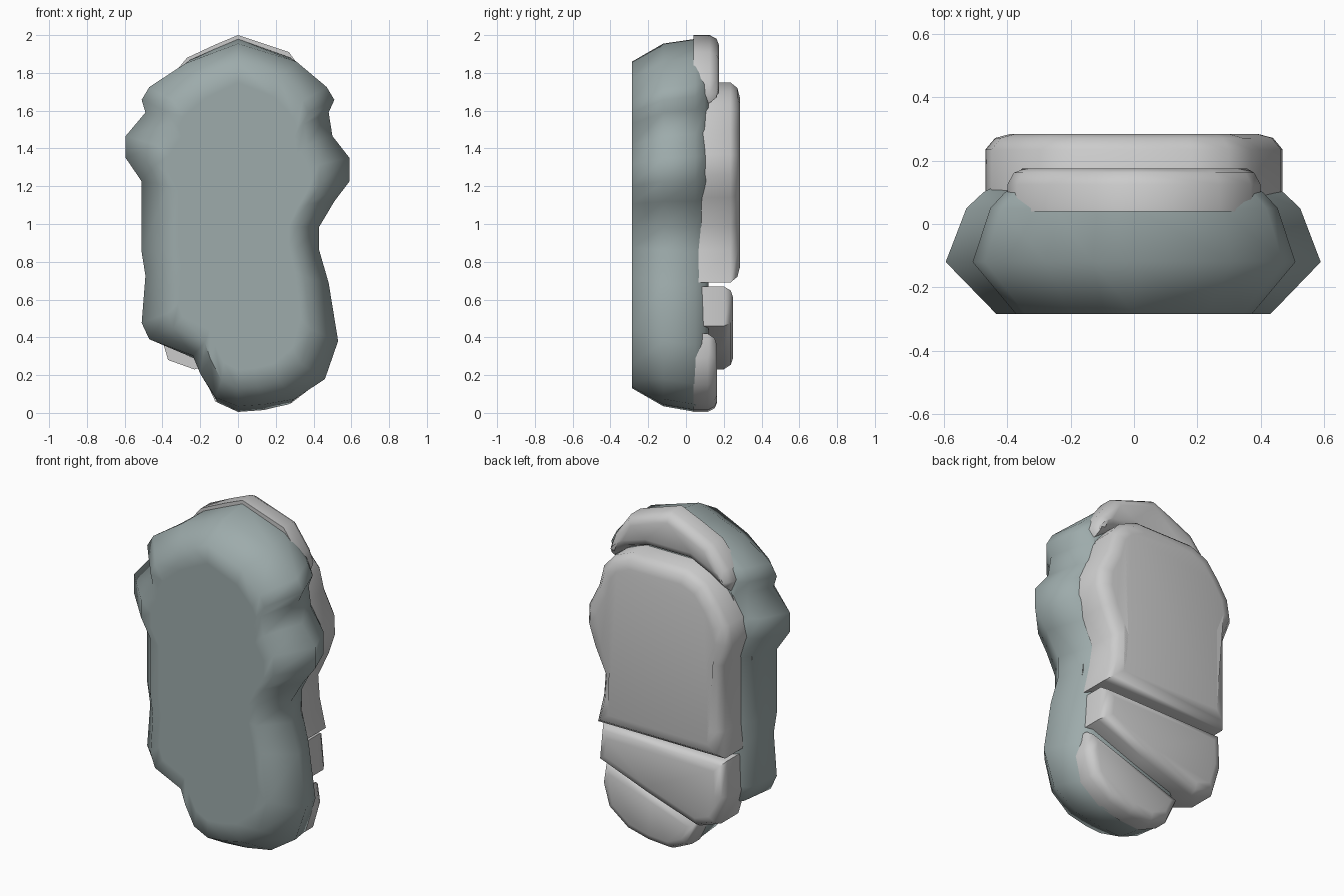
import bpy, bmesh
from mathutils import Vector

if "Cube" in bpy.data.objects:
    bpy.data.objects.remove(bpy.data.objects["Cube"])

teal = bpy.data.materials.new("slate_teal")
teal.diffuse_color = (0.34, 0.41, 0.41, 1)
teal.use_nodes = True
teal.node_tree.nodes["Principled BSDF"].inputs["Base Color"].default_value = teal.diffuse_color


def loft(name, rings, angle, mat=None):
    """Skin equal-length closed rings and cap both ends."""
    bm = bmesh.new()
    rows = [[bm.verts.new(p) for p in r] for r in rings]
    n = len(rows[0])
    for a, b in zip(rows, rows[1:]):
        for i in range(n):
            j = (i + 1) % n
            bm.faces.new((a[i], a[j], b[j], b[i]))
    caps = [bm.faces.new(rows[0]), bm.faces.new(rows[-1])]
    bmesh.ops.triangulate(bm, faces=caps)
    bmesh.ops.recalc_face_normals(bm, faces=bm.faces)
    me = bpy.data.meshes.new(name)
    bm.to_mesh(me)
    bm.free()
    ob = bpy.data.objects.new(name, me)
    bpy.context.collection.objects.link(ob)
    if mat:
        me.materials.append(mat)
    bpy.ops.object.select_all(action='DESELECT')
    bpy.context.view_layer.objects.active = ob
    ob.select_set(True)
    bpy.ops.object.shade_smooth_by_angle(angle=angle)
    return ob


def inset(pts, d):
    """Offset a counter-clockwise outline inwards by d."""
    out = []
    for i, p in enumerate(pts):
        p = Vector(p)
        e1 = (p - Vector(pts[i - 1])).normalized()
        e2 = (Vector(pts[(i + 1) % len(pts)]) - p).normalized()
        n = Vector((-e1.y - e2.y, e1.x + e2.x)).normalized()
        c = max(0.6, n.dot(Vector((-e1.y, e1.x))))
        out.append(p + n * d / c)
    return out


# Main boulder: one silhouette, resized front to back
outline = [(0, 2), (-.13, 1.95), (-.28, 1.89), (-.47, 1.76), (-.51, 1.69), (-.49, 1.62),
           (-.595, 1.49), (-.595, 1.37), (-.51, 1.24), (-.51, .85), (-.49, .72),
           (-.51, .46), (-.47, .37), (-.24, .28), (-.20, .18), (-.12, .05), (0, 0),
           (.14, .01), (.30, .04), (.46, .15), (.53, .36), (.48, .68), (.43, .86),
           (.43, .99), (.51, 1.13), (.59, 1.24), (.59, 1.37), (.50, 1.49),
           (.48, 1.62), (.51, 1.69), (.47, 1.76), (.31, 1.90)]


def body_ring(y, sx, z0, z1):
    return [(x * sx, y, z0 + (z1 - z0) * z / 2) for x, z in outline]


loft("rock_body", [body_ring(-.285, .62, .23, 1.75),
                   body_ring(-.285, .73, .13, 1.86),
                   body_ring(-.12, 1, .035, 1.955),
                   body_ring(.05, .89, .005, 1.98),
                   body_ring(.10, .80, .02, 1.98),
                   body_ring(.12, .74, .08, 1.92)], 1.1, teal)

# Raised stone plates on the back: outline, outermost y, rim inset
plates = {
    "top_plate": ([(0, 2), (-.12, 1.95), (-.27, 1.88), (-.37, 1.76), (-.40, 1.69),
                   (-.38, 1.63), (-.27, 1.70), (-.14, 1.76), (.14, 1.76), (.27, 1.72),
                   (.38, 1.64), (.40, 1.69), (.37, 1.77), (.27, 1.91)], .175, .05),
    "middle_plate": ([(.18, 1.75), (-.18, 1.75), (-.30, 1.70), (-.38, 1.60), (-.45, 1.49),
                      (-.47, 1.37), (-.42, 1.24), (-.42, .85), (-.42, .69), (.41, .69),
                      (.37, .86), (.36, .99), (.43, 1.14), (.47, 1.26), (.465, 1.37),
                      (.40, 1.50), (.37, 1.62), (.30, 1.70)], .285, .08),
    "lower_plate": ([(.40, .67), (-.41, .66), (-.42, .45), (-.37, .28), (-.23, .23),
                     (.10, .34), (.42, .46)], .25, .06),
    "bottom_plate": ([(.43, .42), (.10, .31), (-.19, .21), (-.12, .06), (0, .005),
                      (.14, .015), (.28, .05), (.41, .15), (.45, .29)], .165, .05),
}
for name, (pts, top, rim) in plates.items():
    steps = [(.04, 0), (top - .05, 0), (top - .013, rim * .38), (top, rim)]
    loft(name, [[(p[0], y, p[1]) for p in inset(pts, d)] for y, d in steps], .9)
